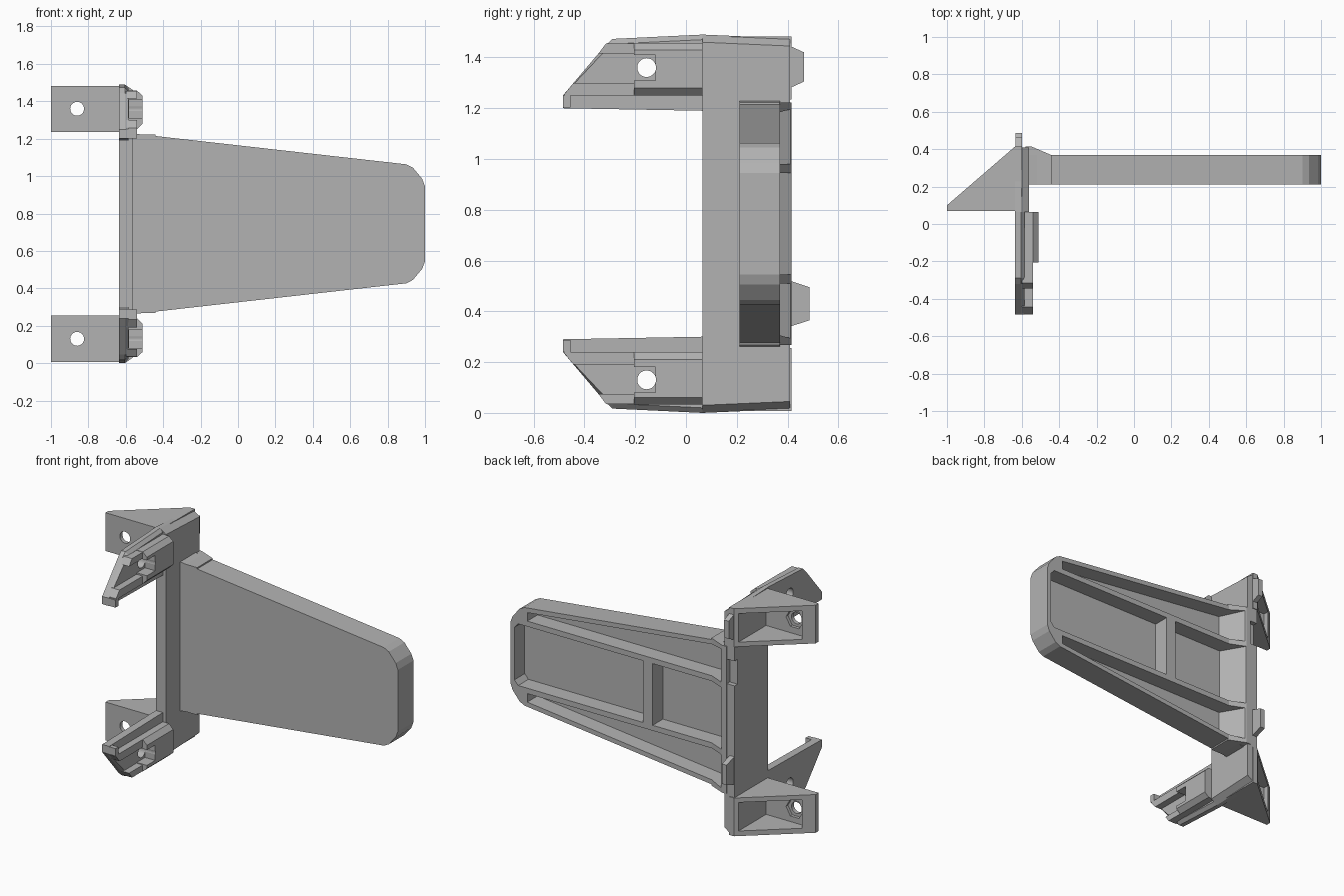
import bpy, bmesh, math
from mathutils import Vector

if "Cube" in bpy.data.objects:
    bpy.data.objects.remove(bpy.data.objects["Cube"])

MID = 0.745          # height of the mirror plane; all z below are relative to it
grey = bpy.data.materials.new("light grey plastic")
grey.use_nodes = True
grey.diffuse_color = (0.45, 0.45, 0.45, 1)
grey.node_tree.nodes["Principled BSDF"].inputs["Base Color"].default_value = (0.45, 0.45, 0.45, 1)


def place(axis, p, d):
    """Put a 2D profile point at depth d along an axis."""
    return {"x": (d, p[0], p[1]), "y": (p[0], d, p[1]), "z": (p[0], p[1], d)}[axis]


def loft(name, axis, rings, side=1):
    """Join equal-length profiles, given as (depth, points), into a closed solid."""
    bm = bmesh.new()
    loops = []
    for d, pts in rings:
        loop = []
        for p in pts:
            x, y, z = place(axis, p, d)
            loop.append(bm.verts.new((x, y, MID + side * z)))
        loops.append(loop)
    n = len(loops[0])
    for a, b in zip(loops, loops[1:]):
        for i in range(n):
            j = (i + 1) % n
            bm.faces.new((a[i], a[j], b[j], b[i]))
    bm.faces.new(loops[0])
    bm.faces.new(loops[-1])
    bmesh.ops.recalc_face_normals(bm, faces=bm.faces)
    mesh = bpy.data.meshes.new(name)
    bm.to_mesh(mesh)
    bm.free()
    mesh.materials.append(grey)
    ob = bpy.data.objects.new(name, mesh)
    bpy.context.collection.objects.link(ob)
    return ob


def prism(name, axis, pts, a, b, side=1):
    return loft(name, axis, [(a, pts), (b, pts)], side)


def box(name, x, y, z, side=1):
    return prism(name, "z", [(x[0], y[0]), (x[1], y[0]), (x[1], y[1]), (x[0], y[1])], *z, side)


def circle(cx, cy, r, n):
    return [(cx + r * math.cos(math.tau * i / n), cy + r * math.sin(math.tau * i / n)) for i in range(n)]


def cut(ob, cutters):
    for c in cutters:
        c.hide_render = True
        mod = ob.modifiers.new("cut", "BOOLEAN")
        mod.operation, mod.solver, mod.object = "DIFFERENCE", "EXACT", c
        bpy.context.view_layer.objects.active = ob
        bpy.ops.object.modifier_apply(modifier=mod.name)
        bpy.data.objects.remove(c)


def mirrored(pts):
    """Complete a top half profile with its reflection below the mid plane."""
    return pts + [(p[0], -p[1]) for p in reversed(pts)]


def lowered(pts, drop, limit):
    """Pull the outer edge in to form a chamfer."""
    return [(p[0], p[1] - math.copysign(drop, p[1]) if abs(p[1]) > limit else p[1]) for p in pts]


# Upright web with its two forward arms
c_shape = mirrored([(0.065, 0.445), (-0.485, 0.455), (-0.485, 0.505), (-0.32, 0.7),
                    (-0.29, 0.728), (0.065, 0.745), (0.41, 0.73)])
# rotate the list so the inner edge of the C closes the loop
web = loft("web_and_arms", "x", [(-0.635, c_shape), (-0.605, c_shape),
                                 (-0.585, lowered(c_shape, 0.02, 0.69))])
strip = mirrored([(0.065, 0.745), (0.41, 0.73)])
facing = loft("web_facing", "x", [(-0.605, strip), (-0.562, lowered(strip, 0.03, 0.6))])

# Notch in the rear edge of the web
for part in (web, facing):
    cut(part, [box("notch", (-0.7, -0.5), (0.38, 0.5), (0.235, 0.395))])

# Tray: closed front, hollow back, thicker at the root
half = [(-0.58, 0.485), (0.9, 0.318), (0.935, 0.3), (0.985, 0.24), (1.0, 0.2)]
tray = prism("tray", "y", mirrored(half), 0.21, 0.37)
FLOOR, RIB, RIM = 0.265, 0.2, 0.03


def root_pocket(name, edge):
    """Tapered root cutter with a sloping end; edge(x) gives (low, high)."""
    rings = []
    for x, base in ((-0.545, 0.41), (-0.46, FLOOR), (-0.02, FLOOR)):
        lo, hi = edge(x)
        rings.append((x, [(base, lo), (0.5, lo), (0.5, hi), (base, hi)]))
    return rings


def rim_z(x):
    return 0.485 - (x + 0.58) * 0.1128 - RIM


root_profile = [(-0.58, 0.21), (-0.44, 0.21), (-0.44, 0.368), (-0.55, 0.415), (-0.58, 0.415)]
root = loft("tray_root", "z", [(-0.478, root_profile), (0.478, root_profile)])

for body in (tray, root):
    cutters = [loft("near_pocket", "x", root_pocket("near", lambda x: (-RIB, RIB)))]
    if body is tray:
        tip = [(0.05, RIB), (0.945, RIB), (0.972, 0.17)]
        cutters.append(prism("far_pocket", "y", mirrored(tip), FLOOR, 0.5))
    for s in (1, -1):
        if body is tray:
            wedge = [(-0.46, RIB + 0.035), (0.88, RIB + 0.035), (0.88, rim_z(0.88)), (-0.46, rim_z(-0.46))]
            cutters.append(prism("side_pocket", "y", wedge, FLOOR, 0.5, s))
        ends = [(x, [(b, RIB + 0.035), (0.5, RIB + 0.035), (0.5, rim_z(x)), (b, rim_z(x))])
                for x, b in ((-0.54, 0.41), (-0.455, FLOOR), (-0.3, FLOOR))]
        cutters.append(loft("side_root_pocket", "x", ends, s))
    cut(body, cutters)

for s, label in ((1, "upper"), (-1, "lower")):
    # Mounting flange: hollow wedge with a bolt hole and a nut recess
    wedge = [(-1.0, 0.07), (-0.6, 0.07), (-0.6, 0.415), (-0.635, 0.415), (-1.0, 0.1)]
    flange = prism(label + "_flange", "z", wedge, 0.49, 0.738, s)
    hollow = [(-0.94, 0.115), (-0.655, 0.115), (-0.655, 0.6), (-0.94, 0.6)]
    cut(flange, [prism("hollow", "z", hollow, 0.52, 0.705, s),
                 prism("bolt", "y", circle(-0.86, 0.615, 0.037, 32), 0, 0.5, s),
                 prism("nut", "y", circle(-0.86, 0.615, 0.062, 6), 0.095, 0.5, s)])

    # Clamp pad on the arm, with chamfered edges and an open slot
    section = [(-0.6, 0.505), (-0.54, 0.505), (-0.51, 0.535), (-0.51, 0.685), (-0.54, 0.712), (-0.6, 0.712)]
    pad = prism(label + "_clamp_pad", "y", section, -0.205, 0.065, s)
    cut(pad, [box("slot", (-0.583, -0.4), (-0.3, -0.12), (0.565, 0.665), s),
              prism("pin", "x", circle(-0.155, 0.615, 0.037, 32), -0.8, -0.4, s)])
    cut(web, [prism("pin", "x", circle(-0.155, 0.615, 0.037, 32), -0.8, -0.4, s)])

    # Ledges that run from the pad to the arm tip
    low = [(-0.478, 0.505), (-0.2, 0.505), (-0.2, 0.555), (-0.443, 0.555), (-0.478, 0.512)]
    prism(label + "_arm_low_ledge", "x", low, -0.6, -0.54, s)
    high = [(-0.345, 0.67), (-0.2, 0.67), (-0.2, 0.71), (-0.315, 0.71)]
    prism(label + "_arm_high_ledge", "x", high, -0.6, -0.54, s)
    box(label + "_arm_tip", (-0.6, -0.54), (-0.485, -0.455), (0.457, 0.506), s)

# Rear latch tabs
for name, z0, z1, y in (("upper_tab", 0.535, 0.7, 0.465), ("lower_tab", -0.405, -0.225, 0.487)):
    tab = [(0.38, z0 - 0.01), (0.41, z0), (y, z0 + 0.025), (y, z1 - 0.025), (0.41, z1), (0.38, z1 + 0.01)]
    prism(name, "x", tab, -0.633, -0.6)
